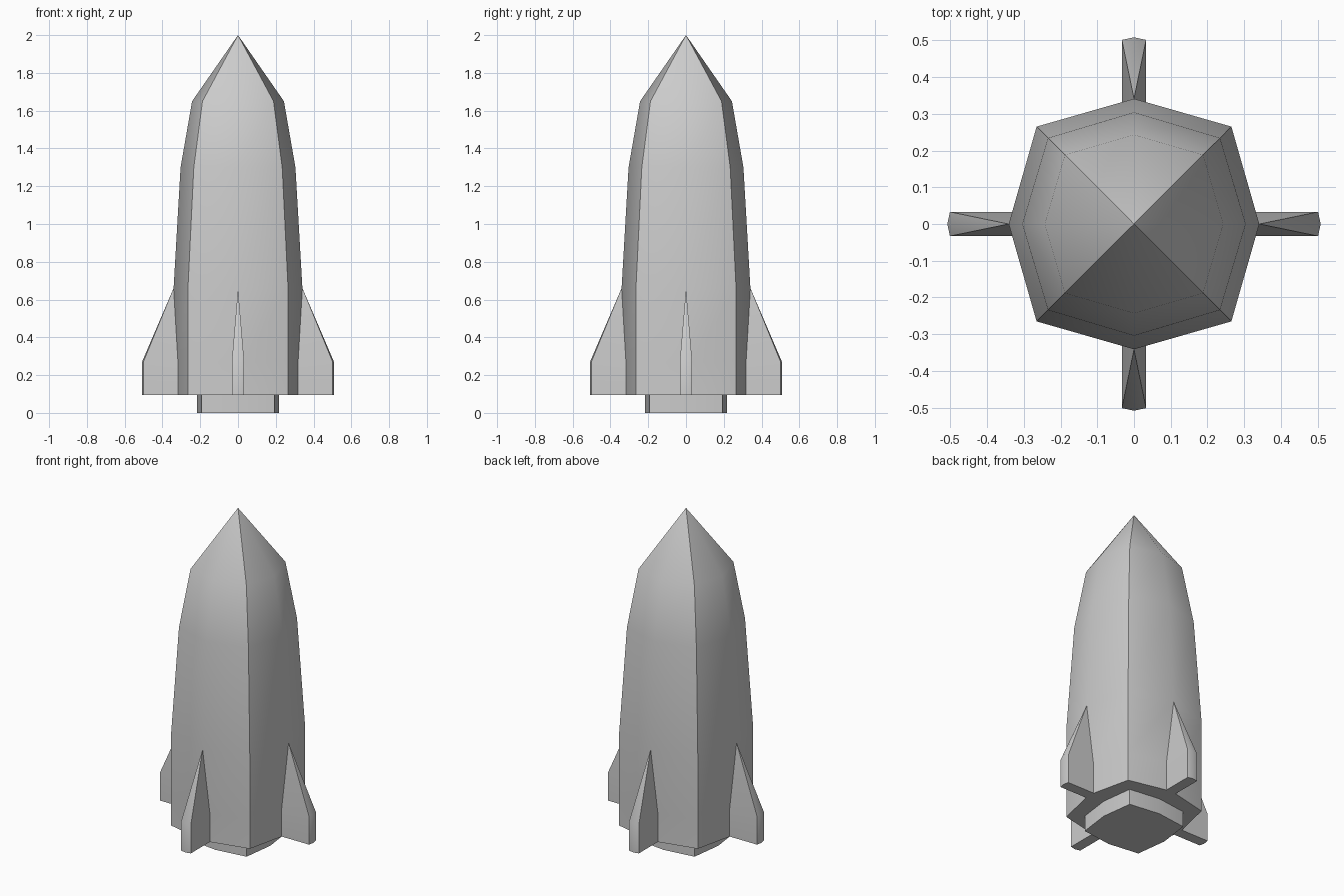
import bpy, bmesh, math
from mathutils import Matrix

if "Cube" in bpy.data.objects:
    bpy.data.objects.remove(bpy.data.objects["Cube"])


def loft(name, rings, angle=40):
    """Skin a stack of rings with equal point counts, cap both ends, merge collapsed points."""
    bm = bmesh.new()
    rows = [[bm.verts.new(p) for p in ring] for ring in rings]
    n = len(rows[0])
    for a, b in zip(rows, rows[1:]):
        for i in range(n):
            j = (i + 1) % n
            bm.faces.new((a[i], a[j], b[j], b[i]))
    bm.faces.new(rows[0][::-1])
    bm.faces.new(rows[-1])
    bmesh.ops.remove_doubles(bm, verts=bm.verts[:], dist=1e-5)
    bmesh.ops.recalc_face_normals(bm, faces=bm.faces[:])
    mesh = bpy.data.meshes.new(name)
    bm.to_mesh(mesh)
    bm.free()
    ob = bpy.data.objects.new(name, mesh)
    bpy.context.collection.objects.link(ob)
    bpy.ops.object.select_all(action='DESELECT')
    ob.select_set(True)
    bpy.context.view_layer.objects.active = ob
    bpy.ops.object.shade_smooth_by_angle(angle=math.radians(angle))
    return ob


def hull_ring(z, mid, corner, half=0.0):
    """Bulged square: each side has a corner plus a middle split by the fin width."""
    pts = []
    for k in range(4):
        rot = Matrix.Rotation(k * math.pi / 2, 3, 'Z')
        for p in ((mid, -half, z), (mid, half, z), (corner, corner, z)):
            pts.append(rot @ Matrix.Translation(p).translation)
    return pts


# Main hull, pointed at the nose
loft("hull", [
    hull_ring(0.095, 0.318, 0.265, 0.033),
    hull_ring(0.27, 0.318, 0.265, 0.033),
    hull_ring(0.66, 0.341, 0.265),
    hull_ring(1.30, 0.304, 0.234),
    hull_ring(1.65, 0.243, 0.188),
    hull_ring(2.0, 0, 0),
])

# Exhaust nozzle
loft("nozzle", [hull_ring(0, 0.218, 0.193), hull_ring(0.12, 0.218, 0.193)])

# Four tapering fins
fin_section = [(0.31, -0.033), (0.501, -0.033), (0.508, 0), (0.501, 0.033), (0.31, 0.033)]
for k, side in enumerate(("right", "back", "left", "front")):
    fin = loft("fin_" + side, [
        [(x, y, 0.095) for x, y in fin_section],
        [(x, y, 0.27) for x, y in fin_section],
        [(0.341, 0, 0.66)] * 5,
    ], 30)
    fin.rotation_euler.z = k * math.pi / 2
